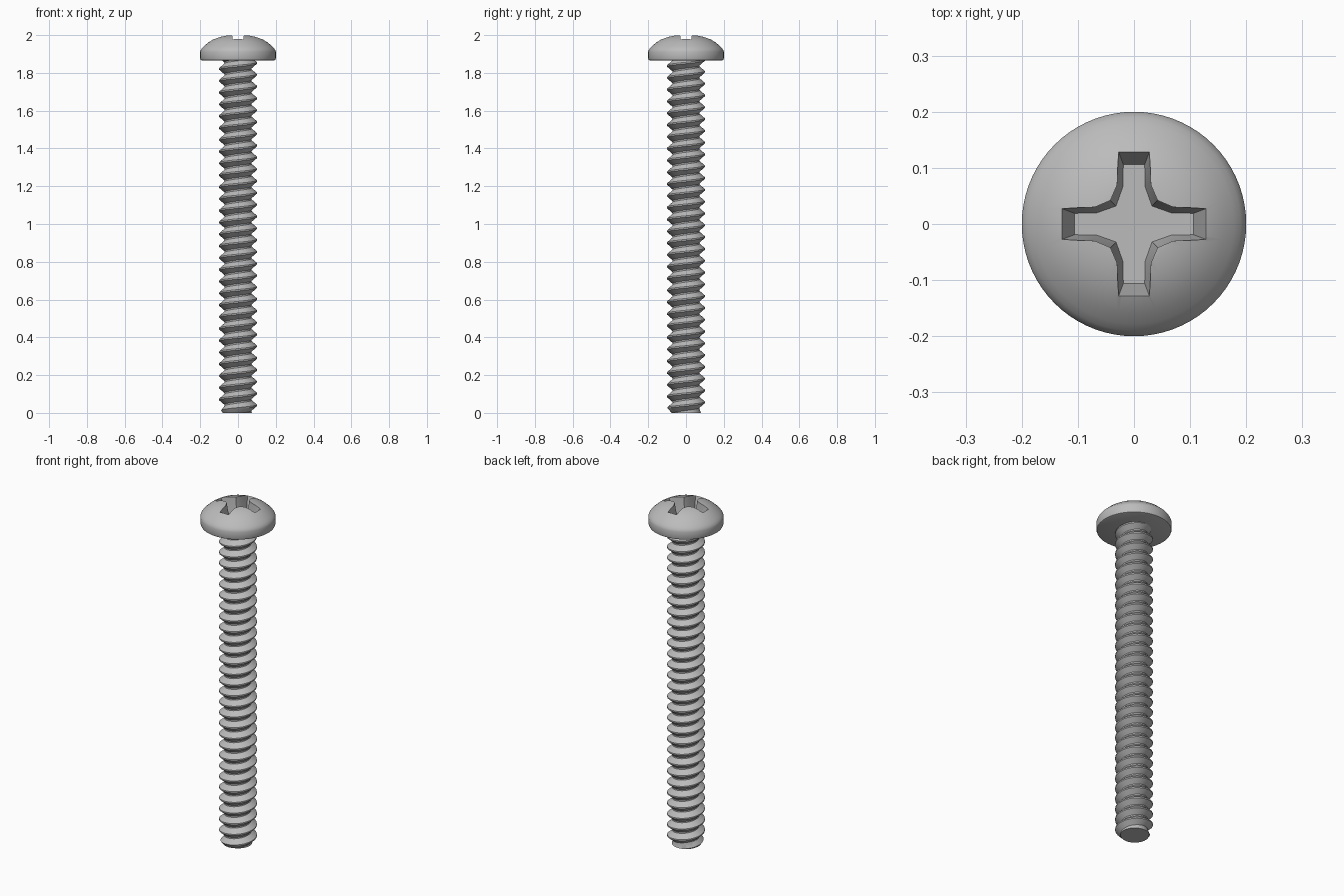
import bpy, bmesh, math

PITCH, CREST, ROOT = 0.0625, 0.1, 0.072
HEAD_BASE = 1.865

if "Cube" in bpy.data.objects:
    bpy.data.objects.remove(bpy.data.objects["Cube"])

steel = bpy.data.materials.new("grey steel")
steel.use_nodes = True
steel.diffuse_color = (0.5, 0.5, 0.5, 1)
steel.node_tree.nodes["Principled BSDF"].inputs["Base Color"].default_value = (0.5, 0.5, 0.5, 1)


def make_object(name, bm):
    bmesh.ops.recalc_face_normals(bm, faces=bm.faces)
    mesh = bpy.data.meshes.new(name)
    bm.to_mesh(mesh)
    bm.free()
    mesh.materials.append(steel)
    obj = bpy.data.objects.new(name, mesh)
    bpy.context.collection.objects.link(obj)
    return obj


def smooth(obj, angle):
    bpy.ops.object.select_all(action="DESELECT")
    obj.select_set(True)
    bpy.context.view_layer.objects.active = obj
    bpy.ops.object.shade_smooth_by_angle(angle=math.radians(angle))


# Threaded shank: a V profile swept along a helix, trimmed flat at both ends
def threaded_shank(segments=48):
    bm = bmesh.new()
    profile = [(-0.06, CREST), (0.06, CREST), (0.44, ROOT), (0.56, ROOT)]
    rows = []
    for turn in range(-2, 32):
        for offset, radius in profile:
            row = []
            for i in range(segments + 1):
                a = math.tau * i / segments
                z = 0.04 + PITCH * (turn + offset + i / segments)
                r = min(radius, 0.08 + 0.7 * max(z, 0))  # chamfered tip
                row.append(bm.verts.new((r * math.cos(a), r * math.sin(a), z)))
            rows.append(row)
    for low, high in zip(rows, rows[1:]):
        for i in range(segments):
            bm.faces.new((low[i], low[i + 1], high[i + 1], high[i]))
    bmesh.ops.remove_doubles(bm, verts=bm.verts, dist=1e-5)
    for z, direction in ((0, -1), (HEAD_BASE + 0.01, 1)):
        cut = bmesh.ops.bisect_plane(
            bm, geom=bm.verts[:] + bm.edges[:] + bm.faces[:], dist=1e-6,
            plane_co=(0, 0, z), plane_no=(0, 0, direction), clear_outer=True)
        rim = [e for e in cut["geom_cut"] if isinstance(e, bmesh.types.BMEdge)]
        bmesh.ops.edgeloop_fill(bm, edges=rim)
    return make_object("threaded_shank", bm)


# Pan head: a revolved profile
def pan_head():
    profile = [(0, HEAD_BASE), (0.19, HEAD_BASE), (0.197, 1.868), (0.2, 1.876),
               (0.2, 1.912), (0.197, 1.921), (0.19, 1.932), (0.178, 1.943),
               (0.16, 1.959), (0.13, 1.978), (0.1, 1.99), (0.07, 1.997),
               (0.035, 2), (0, 2)]
    bm = bmesh.new()
    verts = [bm.verts.new((r, 0, z)) for r, z in profile]
    edges = [bm.edges.new(pair) for pair in zip(verts, verts[1:])]
    bmesh.ops.spin(bm, geom=verts + edges, cent=(0, 0, 0), axis=(0, 0, 1),
                   angle=math.tau, steps=72, use_merge=False)
    bmesh.ops.remove_doubles(bm, verts=bm.verts, dist=1e-5)
    return make_object("pan_head", bm)


# Cross recess: a tapered cross, one arm repeated four times
def cross_cutter():
    rim = [(0.13, -0.028), (0.13, 0.028), (0.07, 0.03), (0.042, 0.042), (0.03, 0.07)]
    floor = [(0.106, -0.019), (0.106, 0.019), (0.066, 0.02), (0.032, 0.032), (0.02, 0.066)]
    bm = bmesh.new()
    loops = []
    for arm, z in ((floor, 1.9), (rim, 1.985), (rim, 2.05)):
        loop = []
        for k in range(4):
            c, s = round(math.cos(k * math.pi / 2)), round(math.sin(k * math.pi / 2))
            # the last point belongs to the next arm's near side
            loop += [bm.verts.new((c * x - s * y, s * x + c * y, z)) for x, y in arm]
        loops.append(loop)
    for low, high in zip(loops, loops[1:]):
        for i in range(len(low)):
            j = (i + 1) % len(low)
            bm.faces.new((low[i], low[j], high[j], high[i]))
    bm.faces.new(loops[0])
    bm.faces.new(loops[-1])
    return make_object("cross_cutter", bm)


shank = threaded_shank()
smooth(shank, 30)

head = pan_head()
cutter = cross_cutter()
cutter.hide_render = True
recess = head.modifiers.new("cross recess", "BOOLEAN")
recess.operation = "DIFFERENCE"
recess.solver = "EXACT"
recess.object = cutter
bpy.context.view_layer.objects.active = head
bpy.ops.object.modifier_apply(modifier=recess.name)
bpy.data.objects.remove(cutter)
smooth(head, 30)
